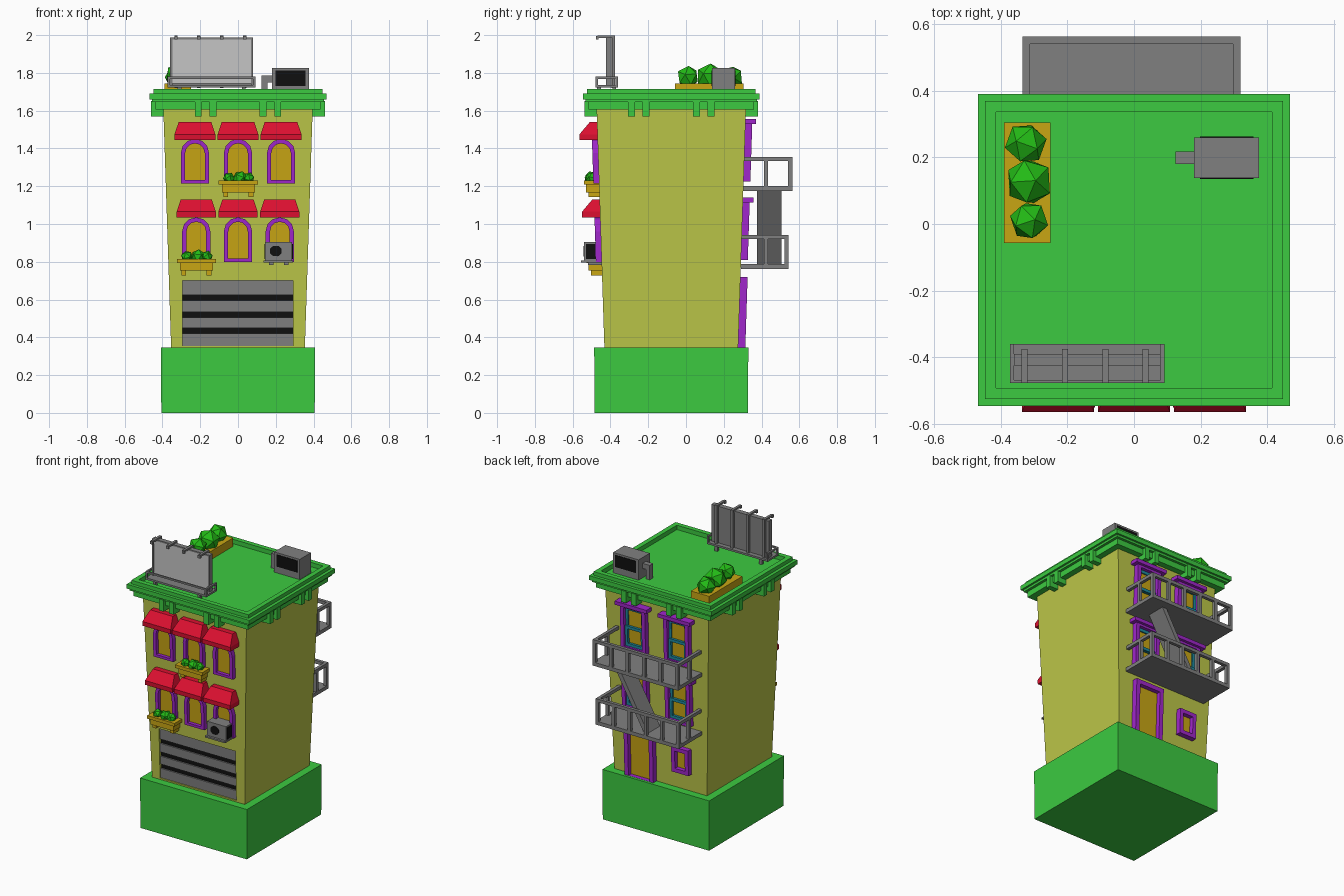
import bpy, bmesh, math, random
from mathutils import Matrix, Euler

if "Cube" in bpy.data.objects:
    bpy.data.objects.remove(bpy.data.objects["Cube"])

random.seed(4)
CY = -0.078  # centre line of the tower in y


def material(name, rgb):
    m = bpy.data.materials.new(name)
    m.diffuse_color = (*rgb, 1)
    m.use_nodes = True
    m.node_tree.nodes["Principled BSDF"].inputs["Base Color"].default_value = m.diffuse_color
    return m


GREEN = material("trim green", (0.045, 0.59, 0.052))
WALL = material("wall yellow", (0.50, 0.565, 0.065))
RED = material("awning red", (0.72, 0.005, 0.03))
PURPLE = material("frame purple", (0.35, 0.02, 0.60))
GOLD = material("gold", (0.58, 0.38, 0.007))
GREY = material("metal grey", (0.216, 0.216, 0.216))
LIGHT = material("panel light grey", (0.56, 0.56, 0.56))
BLACK = material("black", (0.005, 0.005, 0.005))
TEAL = material("sash teal", (0.013, 0.26, 0.35))
LEAF = material("leaf green", (0.017, 0.50, 0.008))


def finish(name, bm, mat):
    bmesh.ops.recalc_face_normals(bm, faces=bm.faces[:])
    me = bpy.data.meshes.new(name)
    bm.to_mesh(me)
    bm.free()
    me.materials.append(mat)
    ob = bpy.data.objects.new(name, me)
    bpy.context.collection.objects.link(ob)
    return ob


def boxes(name, mat, *items):
    """One part made of boxes (x0, x1, y0, y1, z0, z1)."""
    bm = bmesh.new()
    for x0, x1, y0, y1, z0, z1 in items:
        m = (Matrix.Translation(((x0 + x1) / 2, (y0 + y1) / 2, (z0 + z1) / 2))
             @ Matrix.Diagonal((x1 - x0, y1 - y0, z1 - z0, 1)))
        bmesh.ops.create_cube(bm, size=1, matrix=m)
    return finish(name, bm, mat)


def loft(name, mat, loops, closed=False):
    """Skin between loops of equal length; ends are capped unless closed."""
    bm = bmesh.new()
    rows = [[bm.verts.new(p) for p in lp] for lp in loops]
    n = len(rows[0])
    for a, b in zip(rows, rows[1:] + (rows[:1] if closed else [])):
        for i in range(n):
            j = (i + 1) % n
            bm.faces.new((a[i], a[j], b[j], b[i]))
    if not closed:
        bm.faces.new(rows[0])
        bm.faces.new(rows[-1])
    return finish(name, bm, mat)


def half(z):
    return 0.354 + (z - 0.345) * 0.0327


def on_wall(side, pts, d):
    """Place (x, z) points at distance d off the sloping front (-1) or back (1) wall."""
    return [(x, CY + side * (half(z) + d), z) for x, z in pts]


def plate(name, mat, side, pts, d0, d1):
    return loft(name, mat, [on_wall(side, pts, d0), on_wall(side, pts, d1)])


def ring(name, mat, side, outer, inner, d0, d1):
    return loft(name, mat, [on_wall(side, outer, d0), on_wall(side, outer, d1),
                            on_wall(side, inner, d1), on_wall(side, inner, d0)], True)


def rect(x0, x1, z0, z1):
    return [(x0, z0), (x1, z0), (x1, z1), (x0, z1)]


def square(h, z):
    return [(-h, CY - h, z), (h, CY - h, z), (h, CY + h, z), (-h, CY + h, z)]


def bush(name, x, y, z, r):
    bm = bmesh.new()
    rot = Euler([random.uniform(0, 6) for _ in range(3)]).to_matrix().to_4x4()
    bmesh.ops.create_icosphere(bm, subdivisions=1, radius=r, matrix=Matrix.Translation((x, y, z)) @ rot)
    finish(name, bm, LEAF)


# base, tower and cornice with roof floor
loft("base", GREEN, [square(0.406, 0), square(0.408, 0.345)])
tower = loft("tower", WALL, [square(half(0.345), 0.345), square(half(1.65), 1.65)])
profile = [(0.39, 1.605), (0.437, 1.605), (0.437, 1.645), (0.455, 1.645), (0.455, 1.66), (0.468, 1.66),
           (0.468, 1.69), (0.447, 1.69), (0.447, 1.715), (0.414, 1.715), (0.414, 1.685)]
loft("cornice", GREEN, [square(h, z) for h, z in profile])
brackets = []
for s in (-1, 1):
    for p in (-0.21, -0.133, 0.133, 0.21):
        a, b = sorted((s * 0.38, s * 0.46))
        brackets += [(p - 0.018, p + 0.018, CY + a, CY + b, 1.57, 1.65),
                     (a, b, CY + p - 0.018, CY + p + 0.018, 1.57, 1.65)]
boxes("cornice_brackets", GREEN, *brackets)

# garage door in a shallow recess
cutter = plate("garage_cutter", WALL, -1, rect(-0.293, 0.29, 0.355, 0.70), -0.025, 0.05)
cutter.hide_render = True
cutter.hide_viewport = True
mod = tower.modifiers.new("garage_recess", "BOOLEAN")
mod.operation, mod.object, mod.solver = "DIFFERENCE", cutter, "EXACT"
plate("garage_gaps", BLACK, -1, rect(-0.293, 0.29, 0.355, 0.70), -0.025, -0.018)
for z0, z1 in ((0.355, 0.42), (0.45, 0.505), (0.535, 0.595), (0.625, 0.70)):
    plate("garage_slat", GREY, -1, rect(-0.293, 0.29, z0, z1), -0.024, -0.008)


# front arched windows with awnings
def arch(x, z0, r, zc, n=6):
    return [(x - r, z0), (x + r, z0)] + [(x + r * math.cos(math.pi * i / n), zc + r * math.sin(math.pi * i / n))
                                         for i in range(n + 1)]


for z0, dx, zb, w in ((1.215, 0.228, 1.445, 0.108), (0.80, 0.221, 1.035, 0.104)):
    for x in (-dx, 0, dx):
        outer, inner = arch(x, z0, 0.075, z0 + 0.16), arch(x, z0 + 0.018, 0.052, z0 + 0.16)
        ring("arched_frame", PURPLE, -1, outer, inner, -0.005, 0.03)
        plate("arched_pane", GOLD, -1, inner, -0.003, 0.006)
        rows = []
        for h, d, z in ((w, 0.095, zb), (w, 0.095, zb + 0.03), (w - 0.022, 0.038, zb + 0.095)):
            y = CY - half(z)
            rows.append([(x - h, y - d, z), (x + h, y - d, z), (x + h, y + 0.01, z), (x - h, y + 0.01, z)])
        loft("awning", RED, rows)

# flower boxes under two windows
for x, z in ((0.002, 1.23), (-0.22, 0.815)):
    y = CY - half(z) + 0.005
    boxes("flower_box", GOLD, (x - 0.104, x + 0.104, y - 0.085, y, z - 0.022, z),
          (x - 0.088, x + 0.088, y - 0.073, y, z - 0.062, z - 0.02),
          *[(x + s * 0.067 - 0.013, x + s * 0.067 + 0.013, y - 0.06, y, z - 0.087, z - 0.06) for s in (-1, 1)])
    for o, r in ((-0.05, 0.032), (0.01, 0.04), (0.055, 0.032)):
        bush("flower_bush", x + o, y - 0.045, z + 0.012, r)

# window air conditioner
boxes("air_conditioner", GREY, (0.142, 0.287, -0.54, -0.44, 0.805, 0.905), (0.135, 0.29, -0.555, -0.44, 0.797, 0.808),
      *[(x - 0.012, x + 0.012, -0.52, -0.44, 0.782, 0.80) for x in (0.175, 0.255)])
boxes("conditioner_side_vents", BLACK, *[(x - 0.003, x + 0.003, -0.53, -0.475, 0.815, 0.895) for x in (0.142, 0.287)])
fan = [(0.2 + 0.034 * math.cos(a * math.pi / 4 + 0.39), 0.857 + 0.03 * math.sin(a * math.pi / 4 + 0.39))
       for a in range(8)]
loft("conditioner_fan", BLACK, [[(x, y, z) for x, z in fan] for y in (-0.543, -0.535)])

# back windows: purple frame and lintel, teal sashes, gold pane
for z0 in (1.225, 0.81):
    for x in (-0.165, 0.165):
        z1, zm = z0 + 0.31, z0 + 0.15
        ring("back_frame", PURPLE, 1, rect(x - 0.095, x + 0.095, z0, z1),
             rect(x - 0.068, x + 0.068, z0 + 0.022, z1 - 0.02), -0.005, 0.036)
        plate("back_lintel", PURPLE, 1, rect(x - 0.122, x + 0.122, z1 - 0.005, z1 + 0.02), -0.005, 0.055)
        for a, b, d in ((z0 + 0.022, zm + 0.012, 0.022), (zm - 0.012, z1 - 0.02, 0.013)):
            ring("back_sash", TEAL, 1, rect(x - 0.068, x + 0.068, a, b),
                 rect(x - 0.05, x + 0.05, a + 0.02, b - 0.02), -0.003, d)
        plate("back_pane", GOLD, 1, rect(x - 0.066, x + 0.066, z0 + 0.024, z1 - 0.022), -0.004, 0.005)

# back door and small ground floor window
door = [(0.03, 0.346), (0.03, 0.72), (0.25, 0.72), (0.25, 0.346)]
door_in = [(0.06, 0.347), (0.06, 0.69), (0.22, 0.69), (0.22, 0.347)]
ring("door_frame", PURPLE, 1, door, door_in, -0.005, 0.038)
plate("back_door", GOLD, 1, door_in, -0.003, 0.008)
ring("small_frame", PURPLE, 1, rect(-0.24, -0.11, 0.465, 0.64), rect(-0.213, -0.137, 0.492, 0.613), -0.005, 0.036)
plate("small_pane", GOLD, 1, rect(-0.215, -0.135, 0.49, 0.615), -0.003, 0.006)

# fire escape: two railed balconies and a ramp of stairs
T = 0.022
for z, x0, x1, y1 in ((1.175, -0.334, 0.319, 0.563), (0.762, -0.325, 0.31, 0.543)):
    y0, zt = 0.29, z + 0.18
    parts = [(x0, x1, y0, y1, z, z + 0.025), (x0, x1, y1 - T, y1, zt - T, zt)]
    for x in (x0, x1 - T):
        parts += [(x, x + T, y0, y1, zt - T, zt), (x, x + T, 0.412, 0.412 + T, z, zt)]
    for i in range(6):
        x = x0 + (x1 - T - x0) * i / 5
        parts.append((x, x + T, y1 - T, y1, z, zt))
    boxes("balcony", GREY, *parts)
ramp = [(0.165, 1.19), (0.20, 1.19), (-0.03, 0.785), (-0.065, 0.785)]
loft("stair_ramp", GREY, [[(x, y, z) for x, z in ramp] for y in (0.375, 0.505)])

# roof planter
boxes("roof_planter", GOLD, (-0.39, -0.25, -0.057, 0.305, 1.68, 1.743))
for x, y, z, r in ((-0.325, 0.242, 1.775, 0.064), (-0.315, 0.127, 1.778, 0.074), (-0.315, 0.01, 1.78, 0.06)):
    bush("roof_bush", x, y, z, r)

# roof vent unit with elbow pipe
boxes("roof_vent", GREY, (0.18, 0.375, 0.138, 0.26, 1.68, 1.825),
      (0.125, 0.185, 0.18, 0.217, 1.75, 1.785), (0.125, 0.155, 0.18, 0.217, 1.68, 1.785))
boxes("vent_grilles", BLACK, *[(0.198, 0.358, y - 0.003, y + 0.003, 1.73, 1.812) for y in (0.138, 0.26)])

# billboard: panel, frame, ribs, lamp arms and walkway
boxes("billboard_panel", LIGHT, (-0.35, 0.07, -0.422, -0.412, 1.745, 1.98))
arms = [-0.328 + 0.121 * i for i in range(4)]
frame = [(-0.36, 0.08, -0.414, -0.392, 1.735, 1.988), (-0.36, -0.348, -0.424, -0.39, 1.735, 1.988),
         (0.068, 0.08, -0.424, -0.39, 1.735, 1.988), (-0.36, 0.08, -0.424, -0.39, 1.978, 1.988)]
for x in arms:
    frame += [(x - 0.009, x + 0.009, -0.395, -0.375, 1.72, 1.998), (x - 0.009, x + 0.009, -0.468, -0.38, 1.986, 1.998),
              (x - 0.009, x + 0.009, -0.477, -0.462, 1.976, 1.996)]
boxes("billboard_frame", GREY, *frame)
walk = [(-0.372, 0.092, -0.478, -0.36, 1.722, 1.735), (-0.372, 0.092, -0.478, -0.468, 1.768, 1.78)]
for x in (-0.372, 0.08):
    walk += [(x, x + 0.012, -0.478, -0.36, 1.768, 1.78)]
    walk += [(x, x + 0.012, y, y + 0.012, 1.722, 1.78) for y in (-0.478, -0.372)]
walk += [(x - 0.01, x + 0.01, y - 0.01, y + 0.01, 1.68, 1.725) for x in (-0.31, 0.03) for y in (-0.46, -0.38)]
boxes("billboard_walkway", GREY, *walk)
